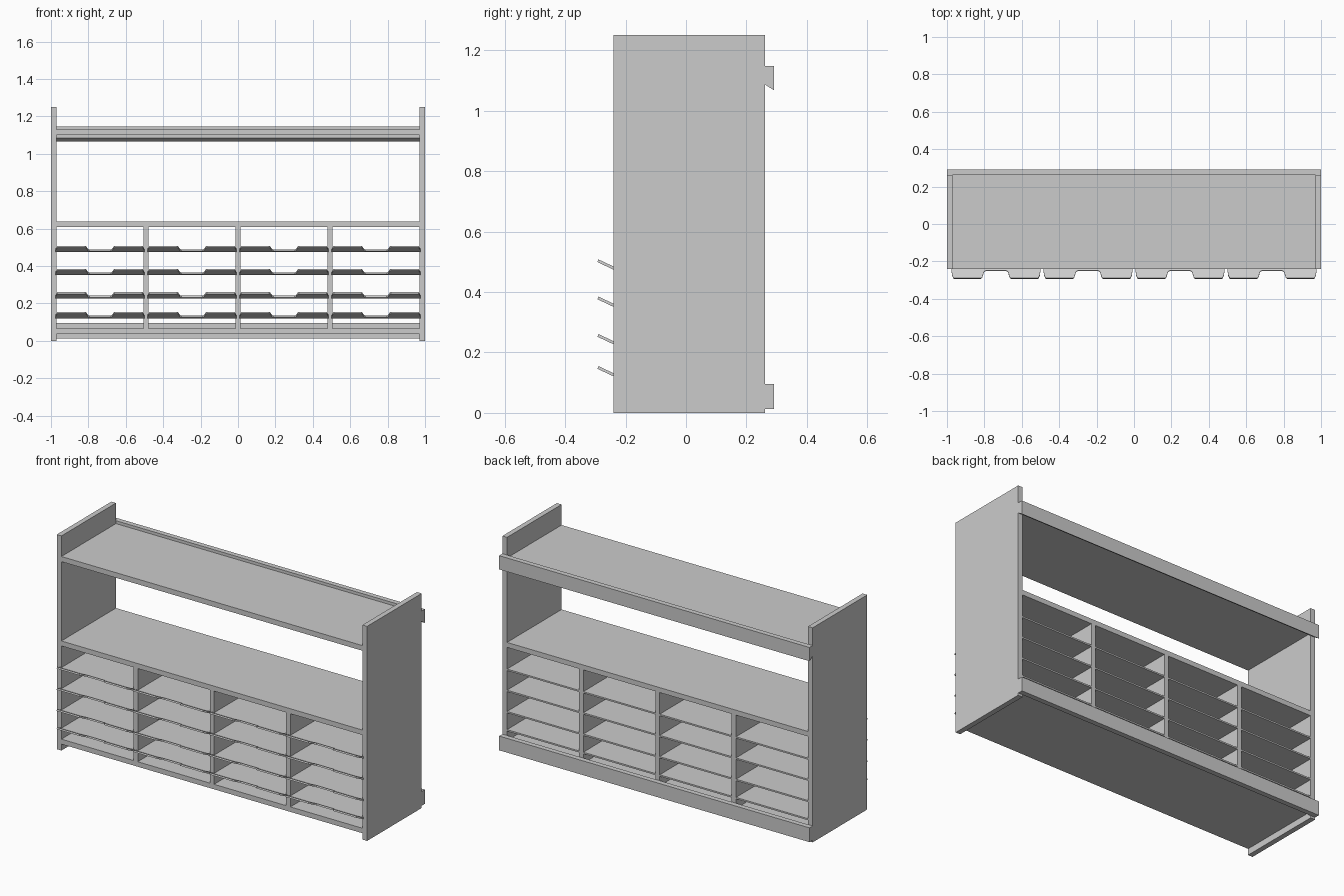
import bpy

cube = bpy.data.objects.get("Cube")
if cube:
    bpy.data.objects.remove(cube, do_unlink=True)

grey = bpy.data.materials.new("light_grey")
grey.use_nodes = True
GREY = (0.6, 0.6, 0.6, 1)
grey.diffuse_color = GREY
grey.node_tree.nodes["Principled BSDF"].inputs["Base Color"].default_value = GREY

FRONT, BACK, REAR = -0.24, 0.262, 0.292
INNER = 0.97          # inside face of the end panels
HALF_DIVIDER = 0.014


def make(name, verts, faces):
    mesh = bpy.data.meshes.new(name)
    mesh.from_pydata(verts, [], faces)
    mesh.materials.append(grey)
    obj = bpy.data.objects.new(name, mesh)
    bpy.context.collection.objects.link(obj)
    return obj


def prism(name, outline, low, high):
    """Closed solid between two copies of an outline, placed by low() and high()."""
    n = len(outline)
    verts = [low(p) for p in outline] + [high(p) for p in outline]
    faces = [tuple(reversed(range(n))), tuple(range(n, 2 * n))]
    faces += [(i, (i + 1) % n, (i + 1) % n + n, i + n) for i in range(n)]
    obj = make(name, verts, faces)
    # Make normals point outward whichever way the outline runs
    import bmesh
    bm = bmesh.new()
    bm.from_mesh(obj.data)
    bmesh.ops.recalc_face_normals(bm, faces=bm.faces)
    bm.to_mesh(obj.data)
    bm.free()
    return obj


def extrude_x(name, profile, x0, x1):
    """Solid from a side profile of (y, z) points."""
    return prism(name, profile, lambda p: (x0, *p), lambda p: (x1, *p))


def box(name, x0, x1, y0, y1, z0, z1):
    return extrude_x(name, [(y0, z0), (y1, z0), (y1, z1), (y0, z1)], x0, x1)


# End panels
for side, s in (("left", 1), ("right", -1)):
    box(side + "_end_panel", min(s, s * INNER), max(s, s * INNER), FRONT, BACK, 0, 1.25)

# Full width shelves
for name, z0, z1 in (("bottom_shelf", 0.037, 0.066),
                     ("middle_shelf", 0.609, 0.638),
                     ("top_shelf", 1.1, 1.13)):
    box(name, -INNER, INNER, FRONT, BACK, z0, z1)

# Rear rails: the upper one has a slanted hanging edge
extrude_x("upper_rear_rail", [(BACK, 1.086), (REAR, 1.067), (REAR, 1.147), (BACK, 1.147)], -1, 1)
box("lower_rear_rail", -1, 1, BACK, REAR, 0.013, 0.096)

# Upright dividers
centres = (-0.492, 0, 0.492)
for i, x in enumerate(centres):
    box(f"divider_{i + 1}", x - HALF_DIVIDER, x + HALF_DIVIDER, FRONT, BACK, 0.066, 0.609)

# Thin trays, each with an upturned, notched front lip
THICK = 0.009
edges = [-INNER - HALF_DIVIDER, *centres, INNER + HALF_DIVIDER]
for row, z in enumerate((0.121, 0.227, 0.351, 0.474)):
    for col in range(4):
        x0, x1 = edges[col] + HALF_DIVIDER, edges[col + 1] - HALF_DIVIDER
        mid = (x0 + x1) / 2
        tag = f"{row + 1}_{col + 1}"
        box("tray_" + tag, x0, x1, FRONT, BACK, z, z + THICK)
        half = (x1 - x0) / 2
        right = [(half + 0.007, 0), (half + 0.003, 0.035), (half - 0.006, 0.053),
                 (0.079, 0.053), (0.073, 0.046), (0.064, 0.018), (0.056, 0.012)]
        outline = right + [(-x, d) for x, d in reversed(right)]
        # Distance d runs forward and up along the slope of the lip
        prism("tray_lip_" + tag, outline,
              lambda p: (mid + p[0], FRONT - p[1], z + p[1] * 0.47),
              lambda p: (mid + p[0], FRONT - p[1] + 0.003, z + THICK + p[1] * 0.47))
